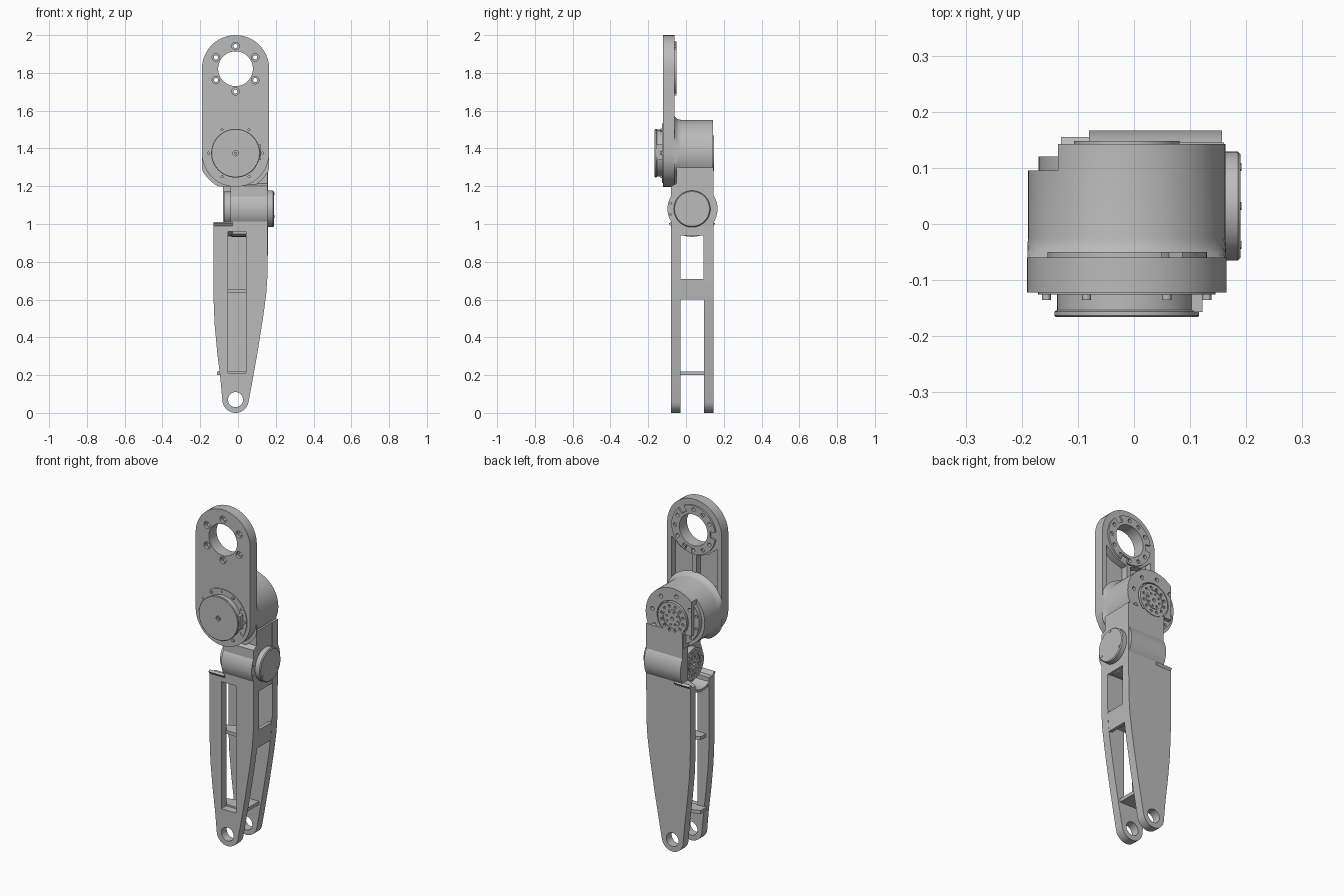
import bpy, bmesh
from math import sin, cos, pi, radians

if "Cube" in bpy.data.objects:
    bpy.data.objects.remove(bpy.data.objects["Cube"])

grey = bpy.data.materials.new("machined grey")
grey.use_nodes = True
COL = (0.5, 0.5, 0.5, 1)
grey.diffuse_color = COL
grey.node_tree.nodes["Principled BSDF"].inputs["Base Color"].default_value = COL

HIP = (-0.013, 1.375)     # x, z of the upper joint
TOP = (-0.013, 1.822)     # x, z of the upper bore
KNEE = (0.032, 1.08)      # y, z of the side joint
FOOT = (-0.013, 0.07)     # x, z of the lower bore


def place(axis, a, b, t):
    return (a, t, b) if axis == "y" else (t, a, b)


def finish(name, bm):
    bmesh.ops.recalc_face_normals(bm, faces=bm.faces)
    me = bpy.data.meshes.new(name)
    bm.to_mesh(me)
    bm.free()
    me.materials.append(grey)
    ob = bpy.data.objects.new(name, me)
    bpy.context.collection.objects.link(ob)
    return ob


def turned(name, profile, centres, axis="y", n=64):
    """Turned solids with a (radius, position) profile, one at each centre."""
    bm = bmesh.new()
    for ca, cb in centres:
        rings = [[bm.verts.new(place(axis, ca + r * cos(2 * pi * i / n), cb + r * sin(2 * pi * i / n), t))
                  for i in range(n)] for r, t in profile]
        for p, q in zip(rings, rings[1:]):
            for i in range(n):
                j = (i + 1) % n
                bm.faces.new((p[i], p[j], q[j], q[i]))
        bm.faces.new(rings[0])
        bm.faces.new(rings[-1])
    return finish(name, bm)


def disc(name, r, t0, t1, centres, axis="y", n=64):
    return turned(name, [(r, t0), (r, t1)], centres, axis, n)


def prism(name, pts, t0, t1, axis="y", bevel=0):
    """Extruded outline; bevel rounds the rim at t0."""
    bm = bmesh.new()
    lo = [bm.verts.new(place(axis, a, b, t0)) for a, b in pts]
    hi = [bm.verts.new(place(axis, a, b, t1)) for a, b in pts]
    rim = bm.faces.new(lo)
    bm.faces.new(hi)
    for i in range(len(pts)):
        j = (i + 1) % len(pts)
        bm.faces.new((lo[i], lo[j], hi[j], hi[i]))
    if bevel:
        bmesh.ops.bevel(bm, geom=list(rim.edges), offset=bevel, segments=5, profile=0.5, affect="EDGES")
    return finish(name, bm)


def box(name, x0, x1, y0, y1, z0, z1):
    return prism(name, [(x0, z0), (x1, z0), (x1, z1), (x0, z1)], y0, y1)


def arc(c, r, a0, a1, n=24):
    return [(c[0] + r * cos(radians(a0 + (a1 - a0) * i / n)),
             c[1] + r * sin(radians(a0 + (a1 - a0) * i / n))) for i in range(n + 1)]


def bolts(c, r, n, start=0):
    return [(c[0] + r * cos(radians(start + 360 * i / n)),
             c[1] + r * sin(radians(start + 360 * i / n))) for i in range(n)]


def cut(ob, *cutters):
    for c in cutters:
        m = ob.modifiers.new("cut", "BOOLEAN")
        m.operation, m.solver, m.object = "DIFFERENCE", "EXACT", c
    bpy.context.view_layer.update()
    me = bpy.data.meshes.new_from_object(ob.evaluated_get(bpy.context.evaluated_depsgraph_get()))
    ob.modifiers.clear()
    ob.data = me
    for c in cutters:
        bpy.data.objects.remove(c)


# Upper link: rounded plate with bore, bolt holes and two rear pockets
link = prism("upper_link", arc(TOP, 0.178, 0, 180) + arc(HIP, 0.178, 180, 360), -0.122, -0.06, bevel=0.022)
pockets = []
for s in (-1, 1):
    pts = [(TOP[0] + s * a, b) for a, b in ((0.012, 1.5), (0.15, 1.5), (0.15, 1.745), (0.09, 1.695), (0.012, 1.67))]
    pockets.append(prism("pocket", pts, -0.1, 0))
cut(link, disc("bore", 0.092, -0.2, 0, [TOP]),
    disc("screw_holes", 0.011, -0.2, 0, bolts(TOP, 0.12, 6, 30), n=16),
    disc("counterbores", 0.02, -0.2, -0.105, bolts(TOP, 0.12, 6, 30), n=20), *pockets)

# Bearing flange behind the upper bore
flange = disc("upper_flange", 0.143, -0.075, -0.05, [TOP])
notches = [prism("notch", arc(TOP, 0.2, a - 9, a + 9, 4) + arc(TOP, 0.108, a + 9, a - 9, 4), -0.066, 0)
           for a in (55, 180, 285)]
cut(flange, disc("bore", 0.092, -0.2, 0, [TOP]),
    disc("holes", 0.011, -0.2, 0, bolts(TOP, 0.12, 12, 30), n=16), *notches)

# Hip housing with a flared root, open rear and a cut-away on its right side
housing = turned("hip_housing", [(0.198, -0.062), (0.186, -0.052), (0.179, -0.042), (0.176, -0.025), (0.176, 0.143)], [HIP])
for v in housing.data.vertices:
    v.co.x = min(max(v.co.x, HIP[0] - 0.177), HIP[0] + 0.177)
    v.co.z = max(v.co.z, HIP[1] - 0.176)
tri = [(0.085, 1.24), (0.13, 1.3), (0.105, 1.32), (0.07, 1.265)]
cut(housing, disc("rear_recess", 0.102, 0.1, 0.3, [HIP]),
    box("side_cut", -0.3, -0.135, 0.095, 0.3, 1, 1.7),
    box("lower_cut", -0.3, -0.085, 0.095, 0.3, 1.1, 1.3),
    prism("web_pocket", tri, 0.1, 0.2),
    disc("screw_holes", 0.011, 0.11, 0.2, bolts(HIP, 0.135, 8, 10)[:4], n=16))

# Hip motor: rear flange, output disc and front cap
motor = disc("hip_motor_flange", 0.157, 0.05, 0.12, [HIP])
cut(motor, disc("holes", 0.008, 0.1, 0.2, bolts(HIP, 0.142, 12, 15), n=12))


def output(name, c, r, t0, t1, axis):
    """Joint output disc with two circles of screw holes and a raised hub."""
    ob = disc(name, r, t0, t1, [c], axis)
    d = 0.012 if t1 > t0 else -0.012
    for rr, n, h in ((0.76, 12, 0.008), (0.4, 8, 0.006)):
        cut(ob, disc("holes", h, t1 - d, t1 + d, bolts(c, r * rr, n, 15), axis, 12))
    groove = disc("groove", r * 0.62, t1 - d / 3, t1 + d, [c], axis)
    cut(groove, disc("core", r * 0.54, t1 - 2 * d, t1 + 2 * d, [c], axis))
    cut(ob, groove, disc("centre", 0.01, t1 - d, t1 + d, [c], axis, 16))


output("hip_output", HIP, 0.094, 0.06, 0.148, "y")

ring = disc("hip_ring", 0.158, -0.126, -0.1, [HIP])
cut(ring, disc("holes", 0.008, -0.2, -0.115, bolts(HIP, 0.143, 12), n=12))
cap = turned("hip_cap", [(0.124, -0.11), (0.124, -0.153), (0.129, -0.156), (0.129, -0.163), (0.126, -0.166)], [HIP])
cut(cap, disc("centre", 0.014, -0.2, -0.155, [HIP], n=20))
disc("hip_cap_screws", 0.008, -0.135, -0.115, bolts(HIP, 0.143, 6, 60), n=12)
disc("hip_centre_screw", 0.007, -0.164, -0.15, [HIP], n=12)
box("hip_connector", 0.1, 0.122, -0.157, -0.125, 1.34, 1.42)

# Lower leg: two tapering cheeks
left_edge = [(-0.13, 0.99), (-0.13, 0.62), (-0.124, 0.47), (-0.11, 0.32), (-0.093, 0.18)]
right_edge = [(0.073, 0.15), (0.105, 0.33), (0.135, 0.52), (0.15, 0.635), (0.157, 0.74)]
outline = left_edge + arc(FOOT, 0.07, 187, 350, 16) + right_edge
front = prism("front_cheek", outline + [(0.157, 1.2), (-0.04, 1.2), (-0.04, 0.99)], -0.08, -0.03)
back = prism("back_cheek", outline + [(0.16, 1.3), (-0.08, 1.3), (-0.08, 1.01)], 0.095, 0.145)
cut(front, disc("foot_bore", 0.04, -0.3, 0.3, [FOOT], n=32),
    box("slot", -0.053, 0.042, -0.2, 0, 0.21, 0.96))
cut(back, disc("foot_bore", 0.04, -0.3, 0.3, [FOOT], n=32))

# Left side wall with its window, and the cross ribs
wall = prism("side_wall", [(0.146, 0.6), (0.157, 0.74), (0.157, 1.2), (0.137, 1.2), (0.137, 0.74), (0.126, 0.6)], -0.035, 0.1)
cut(wall, box("window", 0, 0.3, -0.028, 0.092, 0.71, 0.94))
for name, z, x1 in (("lower_rib", 0.2, 0.07), ("middle_rib", 0.635, 0.14)):
    rib = [(-0.11, -0.035), (x1, -0.035), (x1, 0.1), (-0.03, 0.1), (-0.03, 0.05), (-0.11, 0.02)]
    ob = prism(name, rib, 0, 0.02)
    for v in ob.data.vertices:
        v.co = (v.co.x, v.co.z, z + v.co.y)

# Curved shelf under the knee output
prism("knee_shelf", arc(KNEE, 0.145, 212, 328) + arc(KNEE, 0.13, 328, 212), -0.13, -0.03, "x")

# Knee housing: cross barrel, upper block and rear bulge
prism("knee_block", [(-0.08, 1.06), (0.145, 1.06), (0.145, 1.3), (-0.05, 1.3), (-0.05, 1.215), (-0.08, 1.2)], -0.04, 0.157, "x")
barrel = disc("knee_barrel", 0.13, -0.04, 0.157, [KNEE], "x")
cut(barrel, disc("holes", 0.007, 0.145, 0.2, bolts(KNEE, 0.114, 12, 15), "x", 12))
disc("knee_floor", 0.148, -0.035, 0.14, [KNEE], "x").scale = (1, 1, 1)
bulge = disc("rear_bulge", 0.135, -0.08, 0.157, [KNEE], "x")
cut(bulge, box("trim", -0.2, 0.3, -0.3, 0.1, 0.8, 1.4))

# Knee motor cap and output disc
turned("knee_cap", [(0.097, 0.15), (0.097, 0.185), (0.092, 0.19)], [KNEE], "x")
disc("knee_cap_screws", 0.007, 0.185, 0.192, bolts(KNEE, 0.08, 3, 90), "x", 12)
box("knee_connector", 0.15, 0.188, -0.057, -0.02, 1.05, 1.11)
output("knee_output", KNEE, 0.092, -0.03, -0.075, "x")

# Trim the knee floor to the space between the cheeks
cut(bpy.data.objects["knee_floor"], box("trim_front", -1, 1, -0.5, -0.03, 0.8, 1.4),
    box("trim_back", -1, 1, 0.095, 0.5, 0.8, 1.4), box("trim_top", -1, 1, -0.5, 0.5, 1.1, 1.5))

for ob in bpy.context.collection.objects:
    ob.select_set(ob.type == "MESH")
    if ob.type == "MESH":
        bpy.context.view_layer.objects.active = ob
bpy.ops.object.shade_smooth_by_angle(angle=radians(30))
